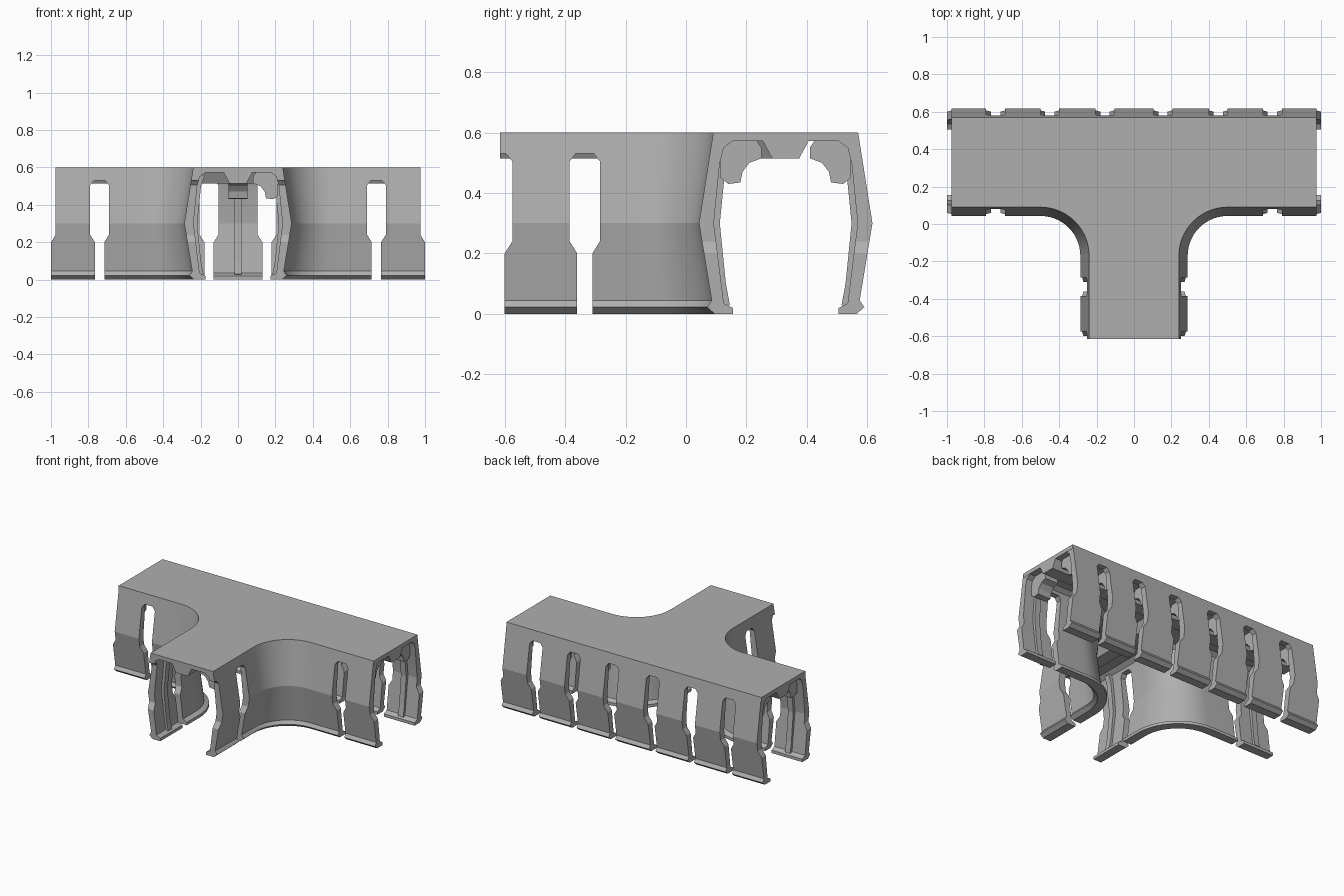
import bpy, bmesh, math
from mathutils import Vector

cube = bpy.data.objects.get("Cube")
if cube:
    bpy.data.objects.remove(cube, do_unlink=True)

grey = bpy.data.materials.new("grey_plastic")
grey.use_nodes = True
colour = (0.43, 0.43, 0.43, 1)
grey.diffuse_color = colour
grey.node_tree.nodes["Principled BSDF"].inputs["Base Color"].default_value = colour

HALF = 0.24          # half width of the duct at the top
MID = 0.33           # y of the long duct's centre line
FRONT = MID - HALF
BACK = MID + HALF
TIP = -0.615         # open end of the branch
RADIUS = 0.26        # inside corner between duct and branch
ARC_STEPS = 14


def finish(bm, name):
    bmesh.ops.recalc_face_normals(bm, faces=bm.faces[:])
    mesh = bpy.data.meshes.new(name)
    bm.to_mesh(mesh)
    bm.free()
    mesh.materials.append(grey)
    ob = bpy.data.objects.new(name, mesh)
    bpy.context.scene.collection.objects.link(ob)
    return ob


def loft(bm, rings):
    """Close a series of equal rings into a solid."""
    rings = [[bm.verts.new(v) for v in ring] for ring in rings]
    for a, b in zip(rings, rings[1:]):
        for i in range(len(a)):
            j = (i + 1) % len(a)
            bm.faces.new((a[i], a[j], b[j], b[i]))
    bm.faces.new(rings[0])
    bm.faces.new(rings[-1])


def sweep(name, profile, path):
    """Sweep (distance from centre line, z) along (edge point, outward normal)."""
    bm = bmesh.new()
    loft(bm, [[(p[0] + n[0] * (d - HALF), p[1] + n[1] * (d - HALF), z)
               for d, z in profile] for p, n in path])
    return finish(bm, name)


def add_slot(bm, p, n, top=0.53):
    """Keyhole slot: wide above, narrow where the tabs widen."""
    half = [(0.025, -0.1), (0.025, 0.2), (0.05, 0.24), (0.05, top - 0.025), (0.03, top)]
    outline = half + [(-s, z) for s, z in reversed(half)]
    loft(bm, [[(p[0] - n[1] * s + n[0] * d, p[1] + n[0] * s + n[1] * d, z)
               for s, z in outline] for d in (-0.1, 0.1)])


def cut(wall, slots):
    bm = bmesh.new()
    for slot in slots:
        add_slot(bm, *slot)
    cutter = finish(bm, "slot_cutter")
    cutter.hide_render = True
    mod = wall.modifiers.new("slots", "BOOLEAN")
    mod.operation = "DIFFERENCE"
    mod.solver = "EXACT"
    mod.object = cutter
    bpy.context.view_layer.objects.active = wall
    bpy.ops.object.modifier_apply(modifier=mod.name)
    bpy.data.objects.remove(cutter, do_unlink=True)
    bpy.ops.object.select_all(action="DESELECT")
    wall.select_set(True)
    bpy.ops.object.shade_smooth_by_angle(angle=math.radians(12))


wall_profile = [(0.24, 0.598), (0.287, 0.3), (0.245, 0.045), (0.26, 0.022), (0.235, 0),
                (0.175, 0), (0.175, 0.02), (0.205, 0.035), (0.238, 0.3), (0.218, 0.5),
                (0.205, 0.55), (0.175, 0.572), (0.175, 0.598)]
rib_profile = [(0.215, 0.01), (0.185, 0.03), (0.198, 0.1), (0.218, 0.3), (0.198, 0.5),
               (0.18, 0.55), (0.2, 0.57), (0.225, 0.5), (0.25, 0.3), (0.225, 0.1)]
bracket_profile = [(0.215, 0.45), (0.19, 0.43), (0.15, 0.435), (0.143, 0.47), (0.12, 0.5),
                   (0.08, 0.515), (0.08, 0.55), (0.1, 0.58), (0.215, 0.58)]
keel_profile = [(-0.08, 0.58), (-0.045, 0.515), (0.045, 0.515), (0.08, 0.58)]


def tab_fittings(name, p, n, bracket=True):
    """Stiffening rib and ceiling bracket on the inside of one tab."""
    def span(w):
        return [((p[0] - n[1] * s, p[1] + n[0] * s), n) for s in (-w, w)]
    sweep(name + "_rib", rib_profile, span(0.02))
    if bracket:
        sweep(name + "_bracket", bracket_profile, span(0.05))


def corner(side):
    """Rounded inside corner, from the long duct to the branch."""
    pts = []
    for i in range(ARC_STEPS + 1):
        a = math.pi / 2 * (1 + i / ARC_STEPS)
        c, s = math.cos(a), math.sin(a)
        pts.append(((side * (HALF + RADIUS + RADIUS * c), FRONT - RADIUS + RADIUS * s),
                    (-side * c, -s)))
    return pts


# Top plate, a T outline with rounded inside corners
END = 0.977
right = [(END, BACK), (END, FRONT)] + [p for p, n in corner(1)] + [(HALF, TIP)]
outline = right + [(-x, y) for x, y in reversed(right)]
bm = bmesh.new()
loft(bm, [[(x, y, z) for x, y in outline] for z in (0.572, 0.6)])
finish(bm, "top_plate")

# Back wall with its row of clip tabs
up = (0, 1)
back = sweep("back_wall", wall_profile, [((-1, BACK), up), ((1, BACK), up)])
slots = []
for s in (-1, 1):
    slots += [((s * x, BACK), up) for x in (0.155, 0.45, 0.74)]
    slots.append(((s * 1.025, BACK), up, 0.7))
cut(back, slots)
for i in range(-3, 4):
    tab_fittings("back_tab", (i * 0.295, BACK), up)

# Front walls, each turning round the corner into the branch
for side, label in ((1, "left"), (-1, "right")):
    down, out = (0, -1), (side, 0)
    path = [((side, FRONT), down)] + corner(side) + [((side * HALF, TIP), out)]
    wall = sweep(label + "_corner_wall", wall_profile, path)
    cut(wall, [((side * 0.74, FRONT), down), ((side * 1.025, FRONT), down, 0.7),
               ((side * HALF, -0.335), out), ((side * HALF, -0.625), out)])
    tab_fittings(label + "_front_tab", (side * 0.88, FRONT), down)
    tab_fittings(label + "_branch_tab", (side * HALF, -0.48), out, bracket=side > 0)

# Ceiling keels along the duct and the branch
sweep("duct_keel", keel_profile, [((x, MID + HALF), up) for x in (-END, END)])
sweep("branch_keel", keel_profile, [((HALF, y), (1, 0)) for y in (TIP, MID)])
